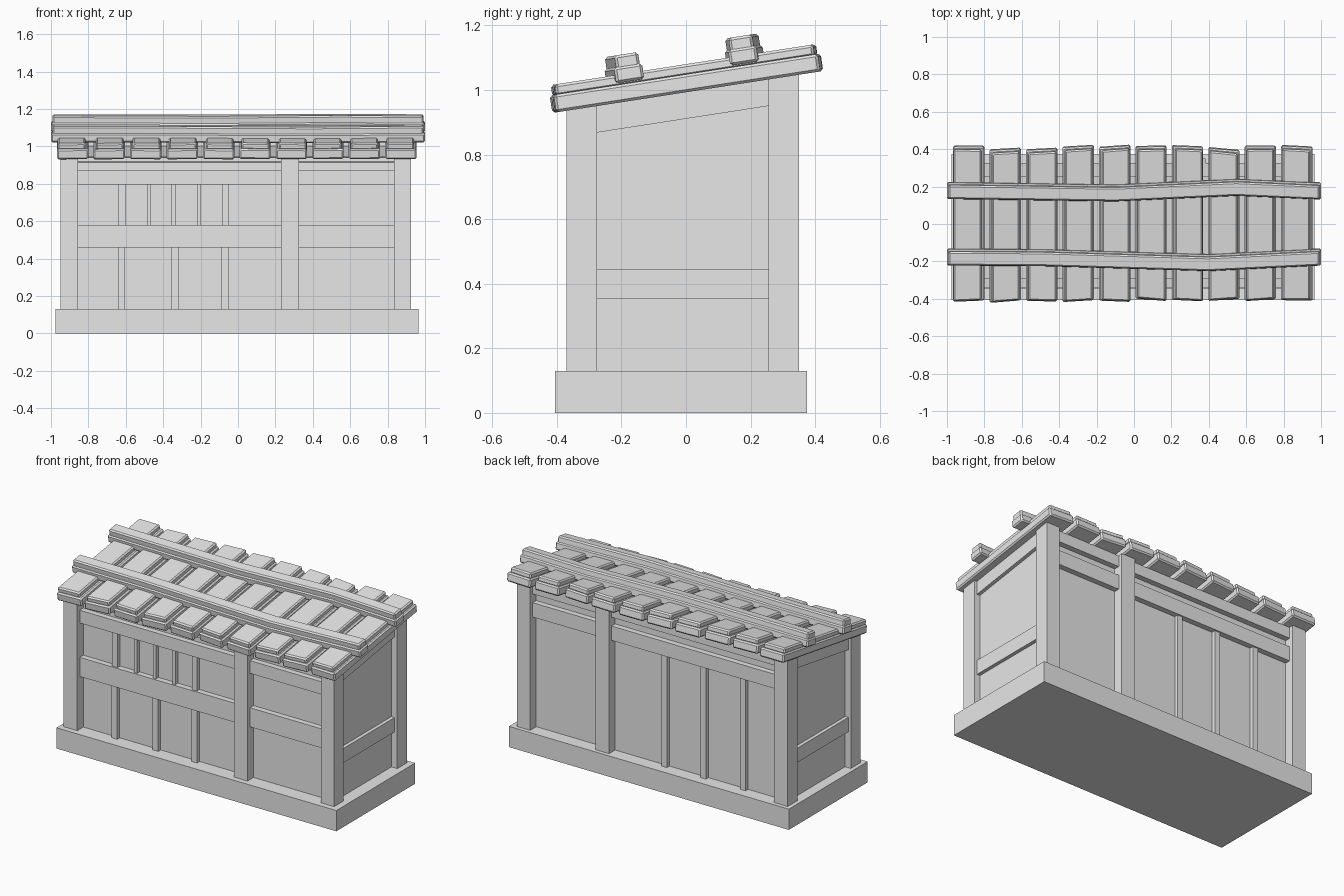
import bpy, bmesh, math, random
from mathutils import Matrix, Vector

cube = bpy.data.objects.get("Cube")
if cube:
    bpy.data.objects.remove(cube)

random.seed(4)
SLOPE, RIDGE = 0.155, 0.993
ROOF = Matrix.Translation((0, 0, RIDGE)) @ Matrix.Rotation(math.atan(SLOPE), 4, 'X')

grey = bpy.data.materials.new("plain_grey")
grey.use_nodes = True
grey.diffuse_color = (0.8, 0.8, 0.8, 1)
grey.node_tree.nodes["Principled BSDF"].inputs["Base Color"].default_value = (0.8, 0.8, 0.8, 1)


def under_roof(y):
    return RIDGE + SLOPE * y


def loft(name, rings, matrix=Matrix(), bevel=0):
    """Solid made by joining four-cornered rings, closed at both ends."""
    bm = bmesh.new()
    loops = [[bm.verts.new(matrix @ Vector(p)) for p in ring] for ring in rings]
    for a, b in zip(loops, loops[1:]):
        for i in range(4):
            j = (i + 1) % 4
            bm.faces.new((a[i], a[j], b[j], b[i]))
    bm.faces.new(loops[0])
    bm.faces.new(loops[-1])
    bmesh.ops.recalc_face_normals(bm, faces=bm.faces)
    mesh = bpy.data.meshes.new(name)
    bm.to_mesh(mesh)
    bm.free()
    obj = bpy.data.objects.new(name, mesh)
    bpy.context.collection.objects.link(obj)
    mesh.materials.append(grey)
    if bevel:
        mod = obj.modifiers.new("edge_bevel", 'BEVEL')
        mod.width = bevel
        mod.segments = 1
        mod.limit_method = 'ANGLE'
    return obj


def box(name, x, y, z0, z1):
    """Upright box; z0 and z1 are heights or functions of y."""
    def ring(z):
        h = z if callable(z) else lambda v: z
        return [(px, py, h(py)) for px, py in
                ((x[0], y[0]), (x[1], y[0]), (x[1], y[1]), (x[0], y[1]))]
    return loft(name, [ring(z0), ring(z1)])


# Plinth and wall core
FLOOR = 0.13
box("plinth", (-0.975, 0.965), (-0.405, 0.375), 0, FLOOR)
box("wall_core", (-0.91, 0.885), (-0.31, 0.29), FLOOR, lambda y: under_roof(y) - 0.03)

# Posts
left_x, right_x = (-0.95, -0.855), (0.835, 0.925)
front_y, back_y = (-0.37, -0.275), (0.255, 0.35)
for side, x in (("right", left_x), ("left", right_x)):
    box("front_post_" + side, x, front_y, FLOOR, under_roof)
    box("back_post_" + side, x, back_y, FLOOR, under_roof)
box("front_middle_post", (0.23, 0.325), front_y, FLOOR, under_roof)
box("back_middle_post", (0.288, 0.383), back_y, FLOOR, under_roof)

# Front and back rails
rail_front, rail_back = (-0.345, -0.29), (0.27, 0.325)
for x in ((-0.855, 0.23), (0.325, 0.835)):
    box("front_upper_rail", x, rail_front, 0.795, 0.875)
    box("front_middle_rail", x, rail_front, 0.46, 0.58)
for x in ((-0.855, 0.288), (0.383, 0.835)):
    box("back_upper_rail", x, rail_back, 0.83, 0.92)
box("front_top_plate", (-0.855, 0.835), (-0.34, -0.29), lambda y: under_roof(y) - 0.02, under_roof)
box("back_top_plate", (-0.855, 0.835), (0.25, 0.325), 0.975, under_roof)

# Front and back battens
batten_front, batten_back = (-0.335, -0.3), (0.28, 0.315)
for x, w in ((-0.62, 0.04), (-0.475, 0.02), (-0.345, 0.02), (-0.21, 0.02), (-0.068, 0.035)):
    box("window_bar", (x - w / 2, x + w / 2), batten_front, 0.58, 0.795)
for x in (-0.622, -0.338, -0.068):
    box("front_batten", (x - 0.019, x + 0.019), batten_front, FLOOR, 0.46)
for x in (-0.07, -0.34, -0.615):
    box("back_batten", (x - 0.018, x + 0.018), batten_back, FLOOR, 0.83)

# Side rails
for side, x in (("right", (-0.932, -0.9)), ("left", (0.875, 0.907))):
    box("side_rail_" + side, x, (-0.275, 0.255), 0.355, 0.445)
    box("side_top_rail_" + side, x, (-0.275, 0.255),
        lambda y: under_roof(y) - 0.082, under_roof)


def plank(name, cx, width, ends, w0, w1, skew):
    """Roof board along the slope with slightly slanted ends."""
    rings = []
    for v, s in zip(ends, skew):
        l, r = cx - width / 2, cx + width / 2
        rings.append([(l, v - s, w0), (r, v + s, w0), (r, v + s, w1), (l, v - s, w1)])
    return loft(name, rings, ROOF, 0.008)


# Roof planks: a broad lower board with a thinner irregular one on top
for i in range(10):
    cx = -0.884 + 0.195 * i
    front = -0.413 + random.uniform(0, 0.012)
    back = 0.425 - random.choice((0, 0, 0.015))
    skew = [random.uniform(-0.008, 0.008) for _ in range(2)]
    plank("roof_plank", cx, 0.168, (front, back), 0, 0.055, skew)
    plank("roof_plank_top", cx + random.uniform(-0.007, 0.007), 0.148,
          (front + 0.008, back - 0.01), 0.05, 0.086, skew)


def beam(name, path, width, w0, w1):
    """Bent roof beam following (x, v) points."""
    h = width / 2
    rings = [[(x, v - h, w0), (x, v + h, w0), (x, v + h, w1), (x, v - h, w1)]
             for x, v in path]
    return loft(name, rings, ROOF, 0.008)


# Two bent beams holding the planks down
paths = {
    "back_roof_beam": ((-1, 0.195), (-0.1, 0.182), (0.55, 0.212), (1, 0.192)),
    "front_roof_beam": ((-1, -0.165), (-0.5, -0.168), (0.4, -0.195), (1, -0.165)),
}
for name, path in paths.items():
    beam(name, path, 0.088, 0.06, 0.11)
    beam(name + "_cap", [(x * 0.993, v) for x, v in path], 0.074, 0.1, 0.146)
